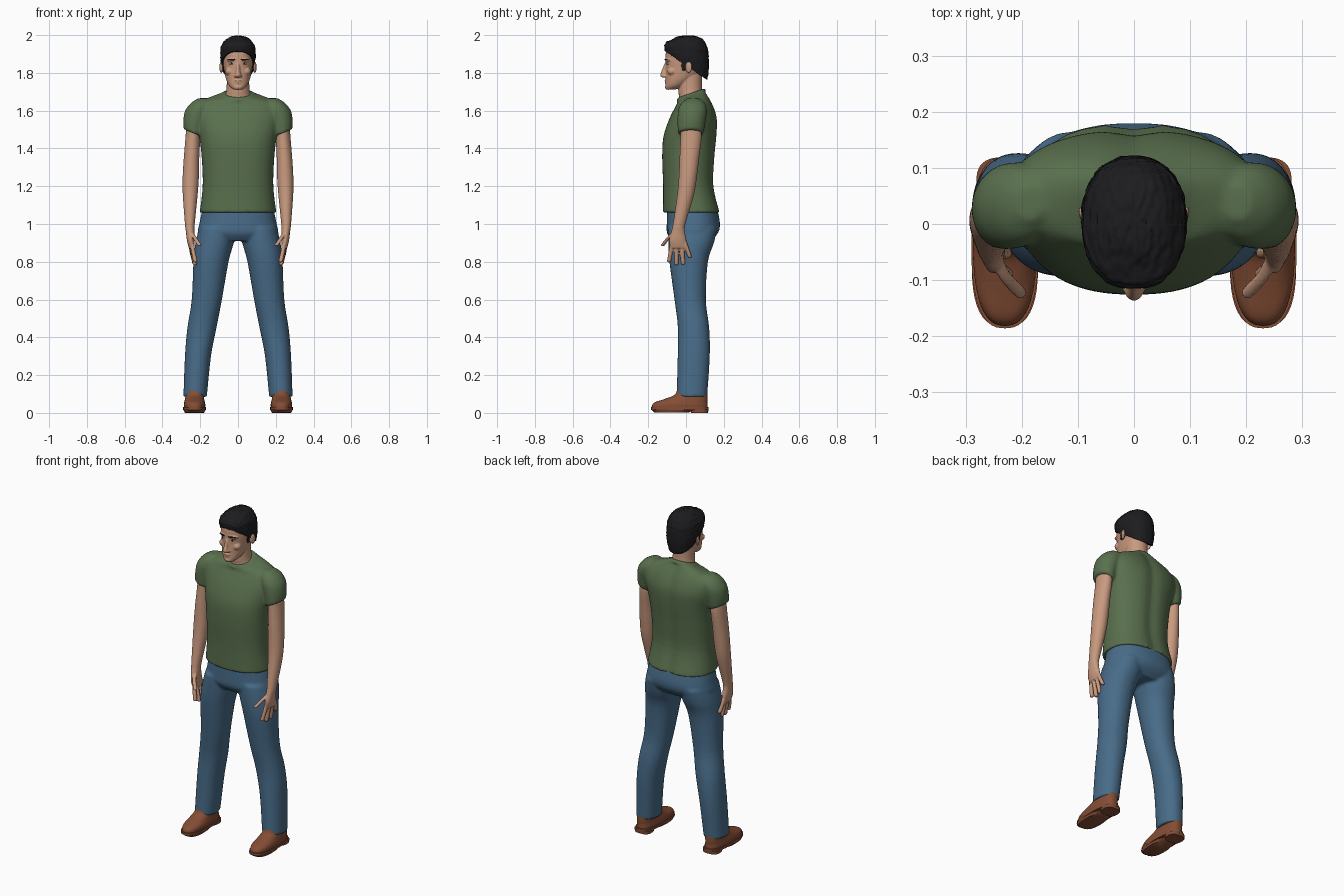
import bpy
import bmesh
import math
from mathutils import Matrix, Vector, noise

default_cube = bpy.data.objects.get("Cube")
if default_cube:
    bpy.data.objects.remove(default_cube, do_unlink=True)


def material(name, red, green, blue):
    mat = bpy.data.materials.new(name)
    mat.use_nodes = True
    mat.diffuse_color = (red, green, blue, 1)
    shader = mat.node_tree.nodes["Principled BSDF"]
    shader.inputs["Base Color"].default_value = (red, green, blue, 1)
    shader.inputs["Roughness"].default_value = 0.8
    return mat


skin = material("skin", 0.58, 0.32, 0.21)
green_cotton = material("green cotton", 0.10, 0.16, 0.075)
denim = material("blue denim", 0.065, 0.15, 0.25)
black_hair = material("black hair", 0.012, 0.012, 0.014)
leather = material("brown leather", 0.23, 0.075, 0.035)
eye_white = material("eye white", 0.6, 0.56, 0.52)


def catmull(a, b, c, d, t):
    return 0.5 * (2 * b + (c - a) * t + (2 * a - 5 * b + 4 * c - d) * t * t
                  + (3 * b - a - 3 * c + d) * t ** 3)


def loft(bm, rows, power=2.0, steps=4, side=1, count=40):
    """Skin rings given as x, y, z, half width, half depth, x tilt, y tilt."""
    rows = [tuple(row) + (0,) * (7 - len(row)) for row in rows]
    last = len(rows) - 1
    path = []
    for i in range(last):
        group = (rows[max(i - 1, 0)], rows[i], rows[i + 1], rows[min(i + 2, last)])
        for step in range(steps):
            path.append([catmull(*values, step / steps) for values in zip(*group)])
    path.append(rows[last])
    rings = []
    for x, y, z, rx, ry, tilt_x, tilt_y in path:
        ring = []
        for k in range(count):
            angle = math.tau * k / count
            c, s = math.cos(angle), math.sin(angle)
            dx = rx * math.copysign(abs(c) ** (2 / power), c)
            dy = ry * math.copysign(abs(s) ** (2 / power), s)
            height = z + tilt_x * dx + tilt_y * dy
            ring.append(bm.verts.new((side * (x + dx), y + dy, height)))
        rings.append(ring)
    for low, high in zip(rings, rings[1:]):
        for k in range(count):
            j = (k + 1) % count
            bm.faces.new((low[k], low[j], high[j], high[k]))
    bm.faces.new(rings[0])
    bm.faces.new(rings[-1])


def ball(bm, centre, radii, turn=0):
    place = (Matrix.Translation(centre) @ Matrix.Rotation(turn, 4, "Z")
             @ Matrix.Diagonal((*radii, 1)))
    bmesh.ops.create_uvsphere(bm, u_segments=24, v_segments=14, radius=1, matrix=place)


def finish(bm, name, mat, voxel=None, smoothing=4):
    """Make the object; a voxel size fuses its overlapping pieces."""
    bmesh.ops.recalc_face_normals(bm, faces=bm.faces)
    mesh = bpy.data.meshes.new(name)
    bm.to_mesh(mesh)
    bm.free()
    mesh.materials.append(mat)
    obj = bpy.data.objects.new(name, mesh)
    bpy.context.scene.collection.objects.link(obj)
    bpy.ops.object.select_all(action="DESELECT")
    obj.select_set(True)
    bpy.context.view_layer.objects.active = obj
    bpy.ops.object.shade_smooth_by_angle(angle=math.radians(45))
    if voxel:
        fuse = obj.modifiers.new("fuse", "REMESH")
        fuse.mode = "VOXEL"
        fuse.voxel_size = voxel
        fuse.use_smooth_shade = True
        relax = obj.modifiers.new("relax", "SMOOTH")
        relax.factor = 0.5
        relax.iterations = smoothing
    return obj


SIDES = {"left": 1, "right": -1}

# Shirt: torso, sleeves, collar rib and spine hollow
bm = bmesh.new()
loft(bm, [(0, .03, 1.06, .203, .152), (0, .014, 1.2, .187, .135),
          (0, .014, 1.35, .192, .14), (0, .022, 1.46, .205, .142),
          (0, .038, 1.55, .225, .129), (0, .045, 1.61, .225, .107),
          (0, .042, 1.645, .2, .09, 0, .1), (0, .035, 1.668, .15, .08, 0, .2),
          (0, .03, 1.683, .095, .075, 0, .33), (0, .028, 1.692, .078, .072, 0, .35)],
     power=2.35, count=64)
for vert in bm.verts:
    if vert.co.y > 0.08:
        vert.co.y -= 0.011 * math.exp(-(vert.co.x / 0.035) ** 2)
loft(bm, [(0, .028, 1.678, .084, .078, 0, .35), (0, .028, 1.694, .08, .074, 0, .35)])
for side in SIDES.values():
    loft(bm, [(.238, .025, 1.482, .05, .068, .4), (.229, .029, 1.54, .06, .074, .2),
              (.212, .034, 1.6, .068, .076), (.195, .037, 1.64, .055, .062),
              (.185, .038, 1.666, .025, .03)], side=side)
finish(bm, "shirt", green_cotton, voxel=0.008, smoothing=5)

# Jeans: hips and two legs
bm = bmesh.new()
loft(bm, [(0, .033, 1.085, .187, .132), (0, .039, 1.0, .205, .141),
          (0, .034, .95, .212, .134), (0, .028, .91, .17, .1)], power=2.3, count=56)
for side in SIDES.values():
    loft(bm, [(.11, .036, .98, .095, .13), (.124, .027, .9, .101, .121),
              (.143, .014, .8, .093, .102), (.165, .022, .6, .08, .083),
              (.191, .04, .45, .077, .083), (.212, .041, .3, .069, .085),
              (.227, .031, .085, .062, .081)], power=2.15, side=side)
finish(bm, "jeans", denim, voxel=0.008, smoothing=5)

# Head with neck, nose, lips, chin and ears
bm = bmesh.new()
loft(bm, [(0, -.08, 1.712, .025, .025), (0, -.06, 1.73, .046, .048),
          (0, -.038, 1.76, .061, .069), (0, -.018, 1.79, .069, .09),
          (0, -.004, 1.83, .076, .103), (0, 0, 1.87, .08, .109),
          (0, .002, 1.92, .08, .106), (0, .005, 1.96, .065, .085),
          (0, .005, 1.985, .03, .04)], power=2.2)
loft(bm, [(0, .035, 1.63, .085, .07), (0, .03, 1.675, .07, .067),
          (0, .022, 1.71, .061, .063), (0, .022, 1.79, .059, .062)])
loft(bm, [(0, -.113, 1.776, .016, .012), (0, -.118, 1.786, .017, .019),
          (0, -.111, 1.812, .011, .018), (0, -.102, 1.85, .009, .012)])
ball(bm, (0, -.104, 1.759), (.022, .01, .005))
ball(bm, (0, -.102, 1.748), (.019, .01, .006))
ball(bm, (0, -.094, 1.724), (.026, .018, .014))
for side in SIDES.values():
    ball(bm, (side * .034, -.096, 1.868), (.028, .013, .008), side * .35)
    ball(bm, (side * .043, -.074, 1.808), (.026, .025, .022))
    ball(bm, (side * .089, .014, 1.83), (.008, .019, .031), side * -.35)
    ball(bm, (side * .014, -.112, 1.783), (.008, .01, .007))
finish(bm, "head", skin, voxel=0.004, smoothing=3)

# Eyes, irises and eyebrows
for word, side in SIDES.items():
    for part, mat, centre, radii in (
            ("eye", eye_white, (.033, -.09, 1.849), (.015, .0115, .006)),
            ("iris", black_hair, (.033, -.099, 1.849), (.006, .004, .006)),
            ("eyebrow", black_hair, (.034, -.105, 1.87), (.023, .006, .004))):
        bm = bmesh.new()
        ball(bm, (side * centre[0], *centre[1:]), radii, side * .35)
        finish(bm, f"{word}_{part}", mat)

# Hair: a tilted cap with ruffled strands and short sideburns
bm = bmesh.new()
loft(bm, [(0, 0, 1.84, .086, .112, 0, -.68), (0, .003, 1.885, .093, .118, 0, -.5),
          (0, .004, 1.93, .091, .114, 0, -.2), (0, .005, 1.948, .085, .108, 0, -.14),
          (0, .008, 1.976, .064, .083), (0, .008, 1.992, .036, .05),
          (0, .008, 1.997, .008, .012)], power=2.25, steps=7, count=96)
for side in SIDES.values():
    ball(bm, (side * .077, -.012, 1.838), (.006, .012, .026))
bm.normal_update()
for vert in bm.verts:
    x, y, z = vert.co
    strand = noise.noise(Vector((x * 130, y * 45, z * 90)))
    vert.co += vert.normal * strand * 0.004
finish(bm, "hair", black_hair)

# Arms with hands, fingers and thumb
fingers = {
    "index": [(.243, -.073, .90), (.238, -.08, .86), (.226, -.089, .803)],
    "middle": [(.246, -.049, .89), (.24, -.05, .85), (.228, -.051, .788)],
    "ring": [(.248, -.025, .89), (.242, -.02, .85), (.231, -.015, .791)],
    "little": [(.25, -.005, .90), (.248, .005, .87), (.24, .019, .828)],
    "thumb": [(.246, -.062, .955), (.228, -.095, .925), (.203, -.122, .888)],
}
for word, side in SIDES.items():
    bm = bmesh.new()
    loft(bm, [(.236, .025, 1.54, .036, .053), (.239, .027, 1.46, .039, .056),
              (.246, .018, 1.35, .041, .052), (.25, .01, 1.25, .043, .048),
              (.253, -.003, 1.15, .039, .044), (.255, -.036, 1.0, .026, .033),
              (.253, -.042, .96, .023, .036), (.25, -.043, .91, .02, .046),
              (.246, -.038, .872, .014, .044)], side=side)
    for points in fingers.values():
        tip = Vector(points[-1])
        tip += (tip - Vector(points[1])).normalized() * 0.006
        rows = [(*point, .0115, .0115) for point in points]
        loft(bm, rows + [(*tip, .006, .006)], side=side, count=16)
    finish(bm, f"{word}_arm", skin, voxel=0.0045, smoothing=3)

# Shoes: upper, welt, forefoot sole and heel block
for word, side in SIDES.items():
    bm = bmesh.new()
    loft(bm, [(.23, -.033, .02, .055, .148), (.23, -.033, .04, .057, .147),
              (.23, -.026, .056, .055, .139), (.23, -.002, .072, .051, .116),
              (.229, .026, .095, .048, .087), (.228, .032, .125, .046, .078)],
         power=2.5, side=side)
    loft(bm, [(.23, -.033, .015, .06, .153), (.23, -.033, .03, .06, .153)],
         power=2.6, steps=1, side=side)
    loft(bm, [(.23, -.075, .002, .052, .092), (.23, -.07, .018, .059, .114)],
         power=2.6, steps=1, side=side)
    loft(bm, [(.23, .072, 0, .05, .045), (.23, .072, .02, .051, .047)],
         power=2.8, steps=1, side=side)
    finish(bm, f"{word}_shoe", leather)
